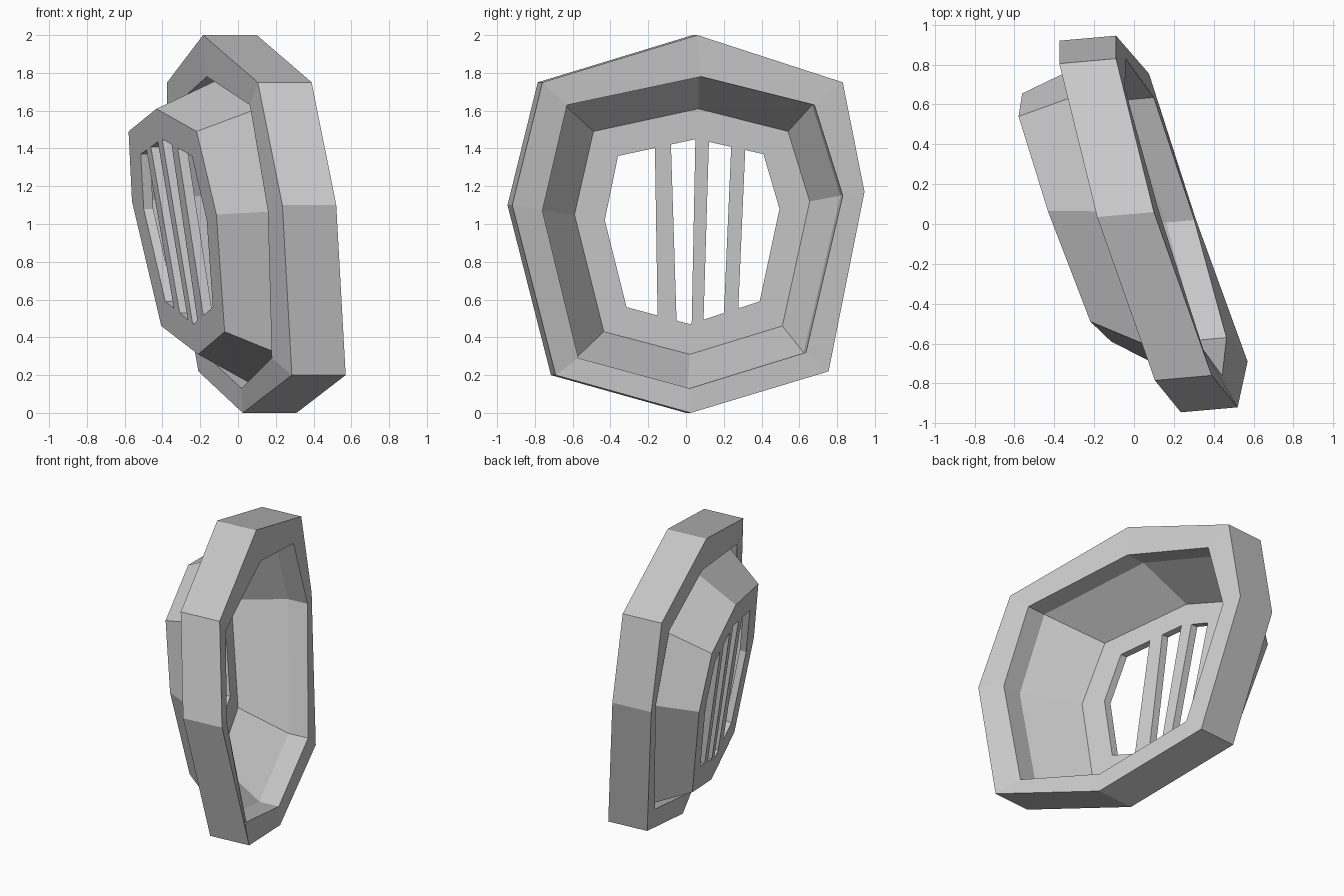
import bpy
import bmesh
from mathutils import Vector

if "Cube" in bpy.data.objects:
    bpy.data.objects.remove(bpy.data.objects["Cube"])

DEPTH = Vector((0.285, 0.025, 0.0))   # sweep direction of the tilted ring
PLATE = Vector((0.05, 0.0, 0.0))      # wall thickness of the dish


def finish(bm, name):
    bmesh.ops.recalc_face_normals(bm, faces=bm.faces)
    mesh = bpy.data.meshes.new(name)
    bm.to_mesh(mesh)
    bm.free()
    obj = bpy.data.objects.new(name, mesh)
    bpy.context.collection.objects.link(obj)
    return obj


def closed_loft(name, loops):
    """Skin a closed series of loops into a solid ring."""
    bm = bmesh.new()
    rows = [[bm.verts.new(p) for p in loop] for loop in loops]
    n = len(rows[0])
    for k, a in enumerate(rows):
        b = rows[(k + 1) % len(rows)]
        for i in range(n):
            j = (i + 1) % n
            bm.faces.new((a[i], a[j], b[j], b[i]))
    return finish(bm, name)


def on_plane(points, a, b, c):
    """Lift (y, z) points on to the plane x = a + b*y + c*z."""
    return [Vector((a + b * y + c * z, y, z)) for y, z in points]


def shift(loop, v):
    return [p + v for p in loop]


# Octagon outlines, clockwise from the top
outer = [Vector(p) for p in (
    (0.10, 0.06, 2.0), (-0.09, 0.83, 1.75), (-0.09, 0.945, 1.17), (0.075, 0.755, 0.22),
    (0.31, 0.025, 0.0), (0.57, -0.69, 0.2), (0.52, -0.92, 1.1), (0.39, -0.76, 1.75))]
inner = on_plane([(0.08, 1.78), (0.68, 1.63), (0.83, 1.15), (0.635, 0.32),
                  (0.02, 0.13), (-0.57, 0.29), (-0.76, 1.07), (-0.63, 1.63)],
                 0.322, -0.30, -0.10)
tip = on_plane([(0.065, 1.61), (0.54, 1.49), (0.655, 1.12), (0.51, 0.46),
                (0.02, 0.31), (-0.435, 0.43), (-0.59, 1.05), (-0.49, 1.49)],
               -0.155, -0.35, -0.158)
opening = on_plane([(0.055, 1.45), (0.41, 1.37), (0.495, 1.08), (0.39, 0.59),
                    (0.02, 0.47), (-0.315, 0.56), (-0.43, 1.02), (-0.36, 1.36)],
                   -0.155, -0.35, -0.158)

# Thick outer frame
closed_loft("outer_frame", [shift(outer, -DEPTH), outer, inner, shift(inner, -DEPTH)])

# Tapered dish with a flat rim around the vent
closed_loft("vent_dish", [
    shift(inner, -0.5 * DEPTH), shift(tip, PLATE), shift(opening, PLATE),
    opening, tip, shift(inner, -0.67 * DEPTH)])

# Vent bars: left and right y at the top, then at the bottom, with end heights
bars = [(-0.165, -0.08, -0.15, -0.05, 1.43, 0.49),
        (0.05, 0.122, 0.03, 0.092, 1.46, 0.465),
        (0.24, 0.315, 0.20, 0.275, 1.425, 0.51)]
for k, (t0, t1, b0, b1, zt, zb) in enumerate(bars):
    quad = on_plane([(t0, zt), (t1, zt), (b1, zb), (b0, zb)], -0.155, -0.35, -0.158)
    bm = bmesh.new()
    face = bm.faces.new([bm.verts.new(p) for p in quad])
    ext = bmesh.ops.extrude_face_region(bm, geom=[face], use_keep_orig=True)
    for v in (g for g in ext["geom"] if isinstance(g, bmesh.types.BMVert)):
        v.co += PLATE
    finish(bm, f"vent_bar_{k + 1}")
